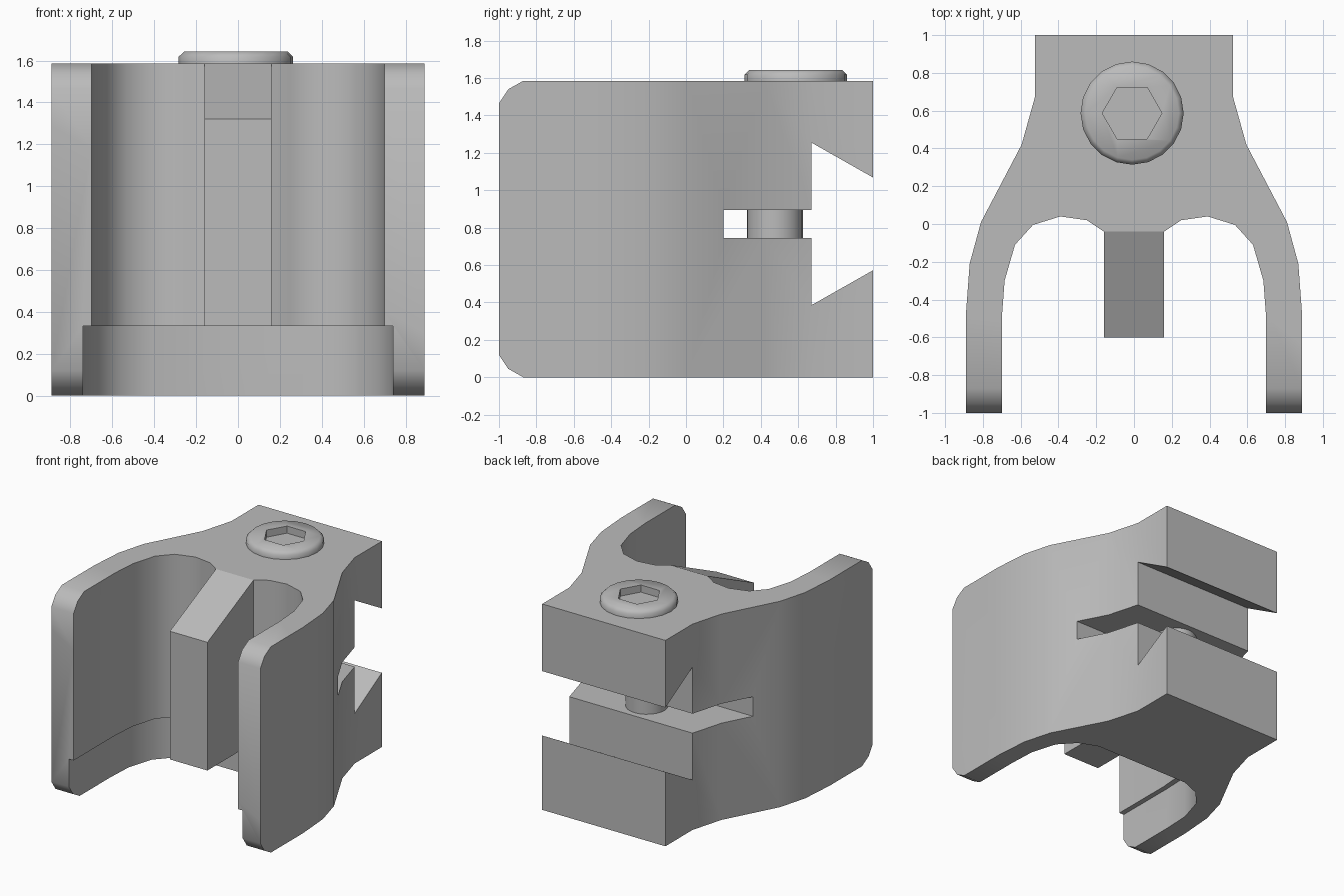
import bpy, bmesh, math
from mathutils import Vector

cube = bpy.data.objects.get("Cube")
if cube:
    bpy.data.objects.remove(cube, do_unlink=True)

grey = bpy.data.materials.new("plain_grey")
grey.use_nodes = True
colour = (0.5, 0.5, 0.5, 1)
grey.diffuse_color = colour
grey.node_tree.nodes["Principled BSDF"].inputs["Base Color"].default_value = colour


def prism(name, points, lo, hi, axis="z"):
    """Extrude a closed 2D profile from lo to hi; axis x takes (y, z) points, axis z takes (x, y)."""
    bm = bmesh.new()
    place = (lambda a, b: (lo, a, b)) if axis == "x" else (lambda a, b: (a, b, lo))
    face = bm.faces.new([bm.verts.new(place(a, b)) for a, b in points])
    new = bmesh.ops.extrude_face_region(bm, geom=[face])["geom"]
    step = Vector((hi - lo, 0, 0)) if axis == "x" else Vector((0, 0, hi - lo))
    bmesh.ops.translate(bm, vec=step, verts=[v for v in new if isinstance(v, bmesh.types.BMVert)])
    bmesh.ops.recalc_face_normals(bm, faces=bm.faces)
    mesh = bpy.data.meshes.new(name)
    bm.to_mesh(mesh)
    bm.free()
    mesh.materials.append(grey)
    obj = bpy.data.objects.new(name, mesh)
    bpy.context.collection.objects.link(obj)
    return obj


def select(obj):
    bpy.ops.object.select_all(action="DESELECT")
    obj.select_set(True)
    bpy.context.view_layer.objects.active = obj


def boolean(obj, cutter, operation):
    cutter.hide_render = True
    mod = obj.modifiers.new("cut", "BOOLEAN")
    mod.object, mod.operation, mod.solver = cutter, operation, "EXACT"
    select(obj)
    bpy.ops.object.modifier_apply(modifier=mod.name)
    bpy.data.objects.remove(cutter, do_unlink=True)


def smooth(obj, degrees):
    select(obj)
    bpy.ops.object.shade_smooth_by_angle(angle=math.radians(degrees))


def mirrored(half):
    return half + [(-x, y) for x, y in reversed(half)]


def circle(x, y, radius, sides):
    turns = [2 * math.pi * i / sides for i in range(sides)]
    return [(x + radius * math.cos(t), y + radius * math.sin(t)) for t in turns]


# Clamp body: plan outline with two curved arms
outer = [(.525, 1), (.525, .67), (.595, .42), (.81, .01), (.87, -.21), (.89, -.48), (.89, -1)]
inner = [(.7, -1), (.7, -.5), (.685, -.3), (.63, -.11), (.535, -.005), (.39, .04), (.25, .02), (.16, -.04)]
body = prism("clamp_body", mirrored(outer + inner), 0, 1.585)

# Side profile: rounded arm tips, dovetail groove and clamping slot
side = [(-.87, 0), (1.1, 0), (1.1, .515), (.67, .385), (.67, .745), (.2, .745), (.2, .895),
        (.67, .895), (.67, 1.255), (1.1, 1.01), (1.1, 1.585), (-.87, 1.585), (-.95, 1.54),
        (-1, 1.465), (-1, .12), (-.95, .045)]
side = [(min(y, 1.0), {.515: .572, 1.01: 1.068}.get(z, z)) for y, z in side]
boolean(body, prism("side_cutter", side, -1.2, 1.2, "x"), "INTERSECT")

# Wider recess around the foot of the opening
recess = [(.74, -1.1), (.74, -.5), (.73, -.29), (.67, -.09), (.56, .03), (.41, .09)]
boolean(body, prism("recess_cutter", mirrored(recess), -.1, .333), "DIFFERENCE")
smooth(body, 38)

# Sloped rib between the arms
rib = [(-.6, .333), (.05, .333), (.05, 1.543), (-.04, 1.585), (-.6, 1.32)]
rib[2] = (-.04, .9)
prism("centre_rib", rib, -.16, .16, "x")

# Clamping screw shaft crossing the slot
smooth(prism("screw_shaft", circle(0, .475, .15, 24), .7, .94), 38)

# Screw head with chamfered rim and hexagonal socket
head = prism("screw_head", circle(-.01, .587, .273, 20), 1.58, 1.643)
bm = bmesh.new()
bm.from_mesh(head.data)
rim = [e for e in bm.edges if all(v.co.z > 1.64 for v in e.verts)]
bmesh.ops.bevel(bm, geom=rim, offset=.025, segments=1, affect="EDGES")
bm.to_mesh(head.data)
bm.free()
boolean(head, prism("socket_cutter", circle(-.01, .587, .158, 6), 1.588, 1.7), "DIFFERENCE")
smooth(head, 50)
